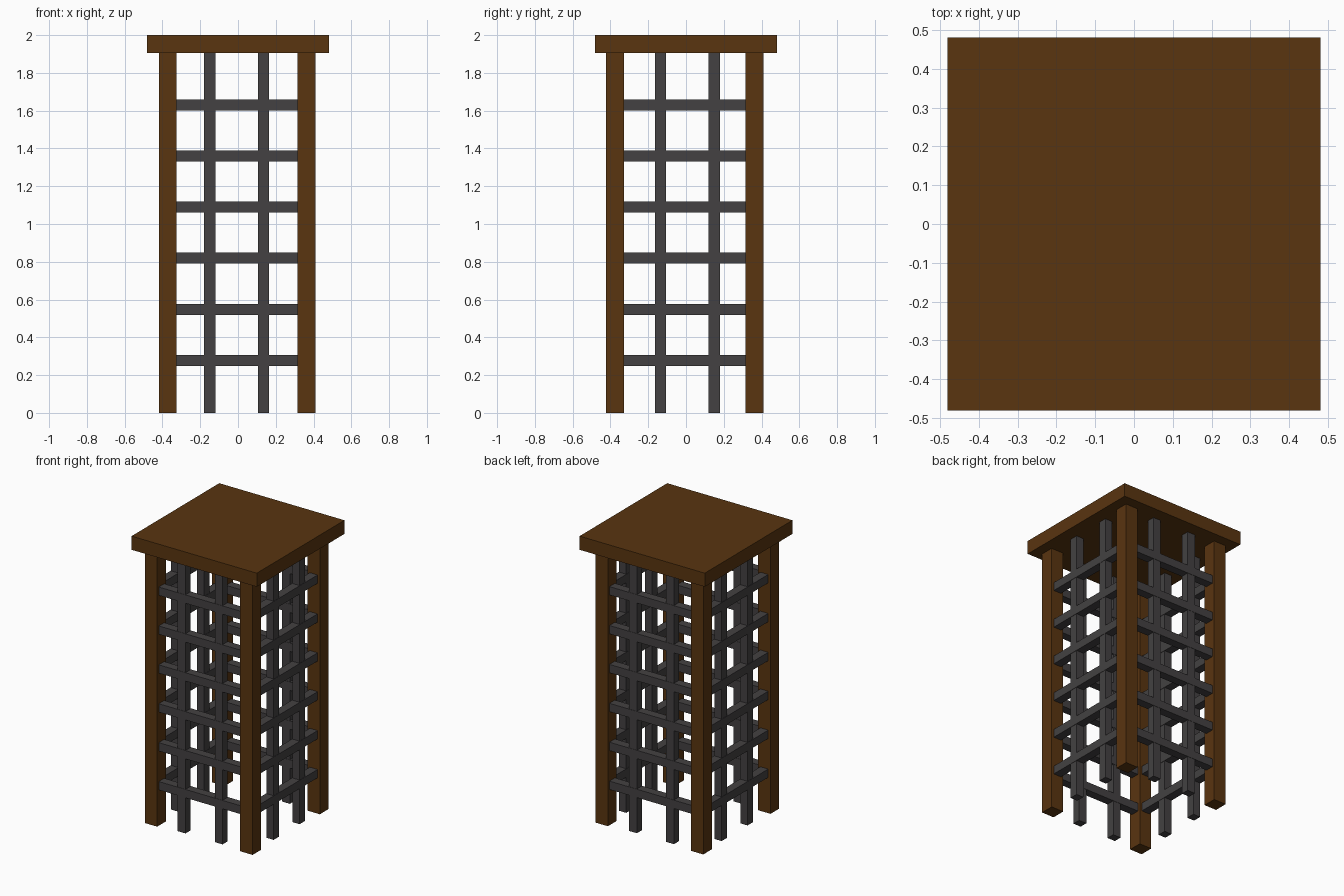
import bpy

if "Cube" in bpy.data.objects:
    bpy.data.objects.remove(bpy.data.objects["Cube"])


def material(name, rgb):
    m = bpy.data.materials.new(name)
    m.diffuse_color = (*rgb, 1.0)
    m.use_nodes = True
    m.node_tree.nodes["Principled BSDF"].inputs["Base Color"].default_value = m.diffuse_color
    return m


brown = material("brown wood", (0.1, 0.035, 0.005))
grey = material("dark grey metal", (0.057, 0.053, 0.054))


def box(name, center, size, mat):
    bpy.ops.mesh.primitive_cube_add(size=1, location=center)
    ob = bpy.context.object
    ob.name = name
    ob.scale = size
    bpy.ops.object.transform_apply(location=False, rotation=False, scale=True)
    ob.data.materials.append(mat)
    return ob


TOP = 1.905                      # underside of the top slab
POST = 0.095
POST_X = (-0.372, 0.362)         # post centre lines
POST_Y = (-0.377, 0.362)
BAR_X = (-0.150, 0.135)          # upright bar centre lines
BAR_Y = (-0.135, 0.150)
MID_X, MID_Y = sum(POST_X) / 2, sum(POST_Y) / 2
LEN_X, LEN_Y = POST_X[1] - POST_X[0], POST_Y[1] - POST_Y[0]

# Top slab
box("top_slab", (0, 0, (TOP + 2) / 2), (0.963, 0.963, 2 - TOP), brown)

# Corner posts
for x in POST_X:
    for y in POST_Y:
        box("corner_post", (x, y, TOP / 2), (POST, POST, TOP), brown)

# Upright bars, two on each side
for y in POST_Y:
    for x in BAR_X:
        box("upright_bar", (x, y, TOP / 2), (0.06, 0.056, TOP), grey)
for x in POST_X:
    for y in BAR_Y:
        box("upright_bar", (x, y, TOP / 2), (0.056, 0.06, TOP), grey)

# Six rings of cross rails between the posts
for i in range(6):
    z = 0.278 + 0.2705 * i
    for y in POST_Y:
        box("cross_rail", (MID_X, y, z), (LEN_X - 0.07, 0.06, 0.058), grey)
    for x in POST_X:
        box("cross_rail", (x, MID_Y, z), (0.06, LEN_Y - 0.07, 0.058), grey)
